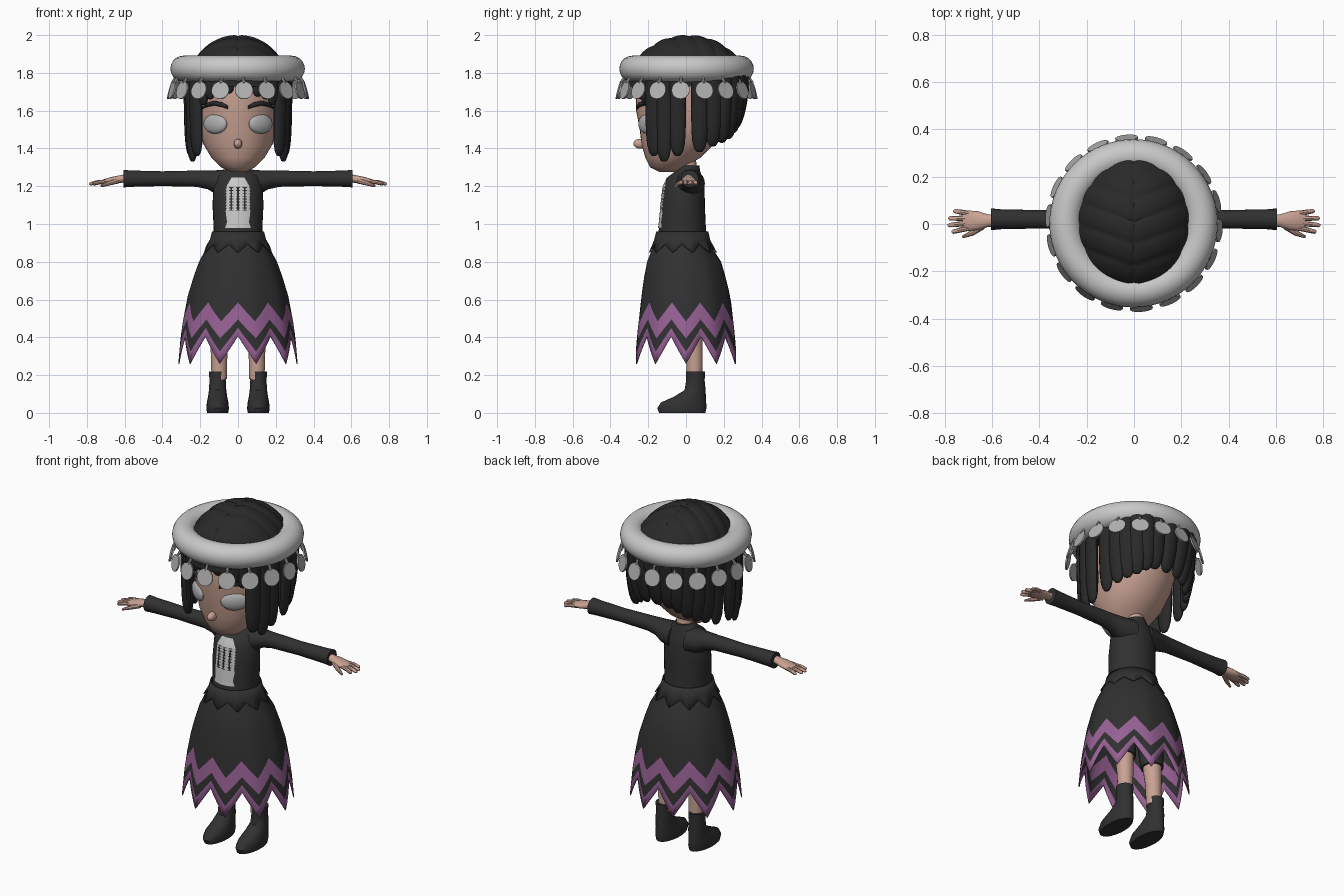
import bpy, bmesh
from math import sin, cos, pi, radians, sqrt, copysign
from mathutils import Vector

cube = bpy.data.objects.get("Cube")
if cube:
    bpy.data.objects.remove(cube, do_unlink=True)


def material(name, r, g, b):
    m = bpy.data.materials.new(name)
    m.use_nodes = True
    m.diffuse_color = (r, g, b, 1)
    bsdf = m.node_tree.nodes["Principled BSDF"]
    bsdf.inputs["Base Color"].default_value = (r, g, b, 1)
    bsdf.inputs["Roughness"].default_value = 0.7
    return m


BLACK = material("black cloth", .03, .03, .03)
HAIR = material("black hair", .022, .022, .022)
PURPLE = material("purple trim", .31, .12, .30)
SKIN = material("skin", .58, .36, .29)
PALE = material("pale grey", .58, .58, .58)
GREY = material("coin grey", .44, .44, .44)


def finish(ob, mats, angle=40):
    for m in mats:
        ob.data.materials.append(m)
    bpy.ops.object.select_all(action='DESELECT')
    ob.select_set(True)
    bpy.context.view_layer.objects.active = ob
    bpy.ops.object.shade_smooth_by_angle(angle=radians(angle))
    return ob


def grid(name, rows, mats, closed=True, caps=True, rule=None, angle=40):
    """Skin rows of points into a surface; rule(row) picks the material."""
    bm = bmesh.new()
    vs = [[bm.verts.new(p) for p in row] for row in rows]
    n = len(rows[0])
    for j in range(len(rows) - 1):
        for i in range(n if closed else n - 1):
            k = (i + 1) % n
            f = bm.faces.new((vs[j][i], vs[j][k], vs[j + 1][k], vs[j + 1][i]))
            f.material_index = rule(j) if rule else 0
    if closed and caps:
        bm.faces.new(vs[0])
        bm.faces.new(vs[-1])
    if closed:
        bmesh.ops.recalc_face_normals(bm, faces=bm.faces)
    me = bpy.data.meshes.new(name)
    bm.to_mesh(me)
    bm.free()
    ob = bpy.data.objects.new(name, me)
    bpy.context.collection.objects.link(ob)
    return finish(ob, mats, angle)


def loft(name, secs, mat, n=24):
    """Sections are (centre, half axis u, half axis v)."""
    rows = [[Vector(c) + Vector(u) * cos(2 * pi * i / n) + Vector(v) * sin(2 * pi * i / n)
             for i in range(n)] for c, u, v in secs]
    return grid(name, rows, [mat])


def upright(name, table, mat, x=0, n=32):
    return loft(name, [((x, cy, z), (rx, 0, 0), (0, ry, 0)) for z, cy, rx, ry in table], mat, n)


def tube(name, pts, radii, mat, n=10):
    d = (Vector(pts[-1]) - Vector(pts[0])).normalized()
    u = d.orthogonal().normalized()
    v = d.cross(u)
    return loft(name, [(p, u * r, v * r) for p, r in zip(pts, radii)], mat, n)


def ball(name, loc, scale, mat, rot=0):
    bpy.ops.mesh.primitive_uv_sphere_add(segments=24, ring_count=14, radius=1, location=loc,
                                         scale=scale, rotation=(0, 0, rot))
    ob = bpy.context.object
    ob.name = name
    return finish(ob, [mat])


def sample(table, z):
    for a, b in zip(table, table[1:]):
        if a[0] <= z <= b[0]:
            t = (z - a[0]) / (b[0] - a[0])
            return [p + (q - p) * t for p, q in zip(a[1:], b[1:])]
    return table[0][1:] if z < table[0][0] else table[-1][1:]


def front(table, x, z):
    cy, rx, ry = sample(table, z)
    return cy - ry * sqrt(max(0, 1 - (x / rx) ** 2))


# Profiles: height, centre y, half width, half depth
TORSO = [(.84, -.02, .15, .14), (.93, -.02, .128, .13), (1.0, -.018, .13, .122),
         (1.1, -.015, .135, .115), (1.2, -.01, .13, .108), (1.25, -.005, .115, .09),
         (1.28, .01, .08, .065), (1.31, .015, .05, .055)]
HEAD = [(1.275, -.09, .04, .05), (1.3, -.1, .09, .09), (1.35, -.07, .14, .145),
        (1.42, -.045, .182, .19), (1.5, -.022, .205, .223), (1.6, -.007, .215, .257),
        (1.7, .005, .22, .27), (1.8, .01, .215, .26), (1.9, .01, .17, .2)]
SKIRT = [(.26, 0, .312, .275), (.4, 0, .3, .262), (.5, 0, .286, .251), (.6, 0, .268, .24),
         (.7, -.005, .24, .222), (.8, -.01, .205, .197), (.88, -.02, .163, .155),
         (.93, -.02, .134, .134), (.96, -.02, .13, .13)]
BOOT = [(0, -.02, .056, .122), (.025, -.022, .06, .13), (.055, -.013, .057, .12),
        (.085, .02, .051, .085), (.12, .048, .046, .056), (.17, .05, .043, .049),
        (.22, .05, .046, .05)]

upright("bodice", TORSO, BLACK)
upright("head", HEAD, SKIN, n=40)
tube("neck", [(0, .02, 1.24), (0, 0, 1.36)], [.045, .05], SKIN, 16)
ball("nose", (0, -.243, 1.425), (.022, .036, .026), SKIN)


# Skirt and waist frill share a zigzag hem: rows are (height at notch, height at tip)
def zigzag_sheet(name, rows, mats, rule, grow=0, phase=0):
    pts = []
    for notch, tip in rows:
        row = []
        for i in range(80):
            a = 2 * pi * i / 80
            f = (i / 4 + phase) % 2
            tri = f if f <= 1 else 2 - f
            z = notch + (tip - notch) * tri
            cy, rx, ry = sample(SKIRT, z)
            k = 1 + .025 * (tri - .5) * min(1, max(0, (.95 - z) / .3))
            row.append(((rx + grow) * k * sin(a), cy - (ry + grow) * k * cos(a), z))
        pts.append(row)
    ob = grid(name, pts, mats, caps=False, rule=rule, angle=30)
    ob.modifiers.new("cloth thickness", 'SOLIDIFY').thickness = .006


zigzag_sheet("skirt", [(.405, .26), (.45, .325), (.495, .395), (.585, .485), (.65, .62), (.72, .72),
                       (.8, .8), (.88, .88), (.93, .93)], [BLACK, PURPLE], lambda j: int(j in (0, 2)))
zigzag_sheet("waist_frill", [(.895, .85), (.92, .915), (.96, .96)], [BLACK], None, .008, 1)


# Chest panel made of thin plates that follow the bodice
def plate(name, z0, z1, h0, h1, mat, x=0, lift=.005):
    rows = []
    for j in range(5):
        t = j / 4
        z, h = z0 + (z1 - z0) * t, h0 + (h1 - h0) * t
        xs = [x + h * (i / 4 - 1) for i in range(9)]
        rows.append([(q, front(TORSO, q, z) - lift, z) for q in xs])
    grid(name, rows, [mat], closed=False)


plate("panel_top", 1.195, 1.245, .063, .035, PALE)
plate("panel_base", .98, 1.01, .068, .058, PALE)
plate("panel_base_upper", 1.01, 1.068, .058, .066, PALE)
for i in range(8):
    z = 1.072 + i * .0155
    plate("panel_rib", z, z + .011, .066, .06, PALE)
for x in (-.054, -.018, .018, .054):
    plate("panel_spine", 1.065, 1.197, .007, .007, PALE, x, .006)
for x in (-.036, 0, .036):
    plate("panel_slot", 1.075, 1.19, .005, .005, BLACK, x, .008)

# Limbs and facial features, both sides
for s, side in ((1, "left"), (-1, "right")):
    arm = [(.05, 1.215, .075, .08), (.12, 1.222, .062, .068), (.16, 1.234, .05, .052),
           (.22, 1.24, .043, .044), (.4, 1.24, .039, .039), (.56, 1.24, .043, .042),
           (.605, 1.24, .046, .046)]
    loft(side + "_sleeve", [((s * x, .02, z), (0, ry, 0), (0, 0, rz)) for x, z, rz, ry in arm], BLACK)
    palm = [(.58, .024, .022), (.62, .027, .021), (.66, .04, .02), (.7, .043, .016), (.725, .036, .01)]
    loft(side + "_palm", [((s * x, .014, 1.25 - (x - .55) * .17), (0, w, 0), (0, 0, t))
                          for x, w, t in palm], SKIN, 16)
    for y0, x1, y1 in ((-.016, .772, -.033), (.004, .788, -.005), (.024, .786, .024), (.044, .765, .055)):
        tube(side + "_finger", [(s * .69, y0, 1.225), (s * (.69 + x1) / 2, (y0 + y1) / 2, 1.222),
                                (s * (x1 - .006), y1, 1.213), (s * x1, y1, 1.212)],
             [.011, .011, .009, .004], SKIN, 8)
    tube(side + "_thumb", [(s * .64, -.008, 1.228), (s * .685, -.038, 1.215), (s * .725, -.055, 1.2)],
         [.015, .012, .006], SKIN, 8)
    tube(side + "_leg", [(s * .1, .045, .18), (s * .1, .045, .3), (s * .097, .03, .5), (s * .09, .01, .8)],
         [.041, .044, .056, .07], SKIN, 20)
    tube(side + "_shorts", [(s * .098, .036, .42), (s * .085, .01, .8)], [.062, .085], BLACK, 20)
    upright(side + "_boot", BOOT, BLACK, s * .108, 24)
    ball(side + "_eye", (s * .12, front(HEAD, .12, 1.53) + .004, 1.53), (.075, .026, .052), GREY, s * radians(36))
    brow = [(x * s, front(HEAD, x, z) - .002, z)
            for x, z in ((.055, 1.618), (.085, 1.632), (.125, 1.64), (.165, 1.63), (.195, 1.61))]
    tube(side + "_eyebrow", brow, [.009, .013, .013, .011, .004], HAIR)

# Hair crown with a centre parting and combed grooves
crown = []
for j in range(41):
    phi = radians(88) * j / 40 + .01
    row = []
    for i in range(120):
        a = 2 * pi * i / 120
        x, y = sin(phi) * sin(a), sin(phi) * cos(a)
        comb = abs(sin(pi * (y * .32 - .35 * abs(x) * .27) / .095)) ** .5
        k = .965 + .035 * comb - .02 * max(0, 1 - abs(x) / .06)
        row.append((.272 * x * k, .01 + .325 * y * k, 1.72 + .282 * cos(phi) * k))
    crown.append(row)
grid("hair_crown", crown, [HAIR])


# Hanging locks of the bob and the short fringe
def lock(name, deg, bottom, half, thick):
    a = radians(deg)
    sx, cx = (copysign(abs(f) ** .75, f) for f in (sin(a), cos(a)))
    out = Vector((sin(a), -cos(a), 0))
    side = Vector((cos(a), sin(a), 0))
    pull = .03 + .13 * max(0, -cos(a))
    secs = []
    for t in (0, .2, .4, .6, .75, .87, .95, .99, 1):
        k = 1 - pull * t ** 2
        end = sqrt(1 - t ** 8) * .85 + .15
        secs.append(((.262 * sx * k, .02 - .292 * cx * k, 1.83 + (bottom - 1.83) * t),
                     side * half * end, out * thick * end))
    loft(name, secs, HAIR, 14)


bob = (1.36, 1.33, 1.36, 1.38, 1.41, 1.43, 1.45, 1.48, 1.5)
for s in (1, -1):
    for i, bottom in enumerate(bob):
        lock("bob_lock", s * (54 + 14 * i), bottom, .046, .028)
    for i, bottom in enumerate((1.69, 1.675, 1.66, 1.63)):
        lock("fringe_lock", s * (7 + 11 * i), bottom, .033, .02)
lock("back_lock", 180, 1.505, .046, .028)

# Headband with hanging coins
bpy.ops.mesh.primitive_torus_add(major_radius=.287, minor_radius=.069, major_segments=64,
                                 minor_segments=20, location=(-.002, .003, 1.822))
bpy.context.object.name = "headband"
finish(bpy.context.object, [PALE])
for i in range(18):
    a = radians(5 + 20 * i)
    bpy.ops.mesh.primitive_cylinder_add(vertices=20, radius=.048, depth=.008, rotation=(radians(75), 0, a),
                                        location=(.36 * sin(a), .003 - .36 * cos(a), 1.708))
    bpy.context.object.name = "coin"
    finish(bpy.context.object, [GREY])
    tube("coin_link", [(r * sin(a), .003 - r * cos(a), z) for r, z in ((.325, 1.785), (.35, 1.745))],
         [.008, .008], GREY, 8)
